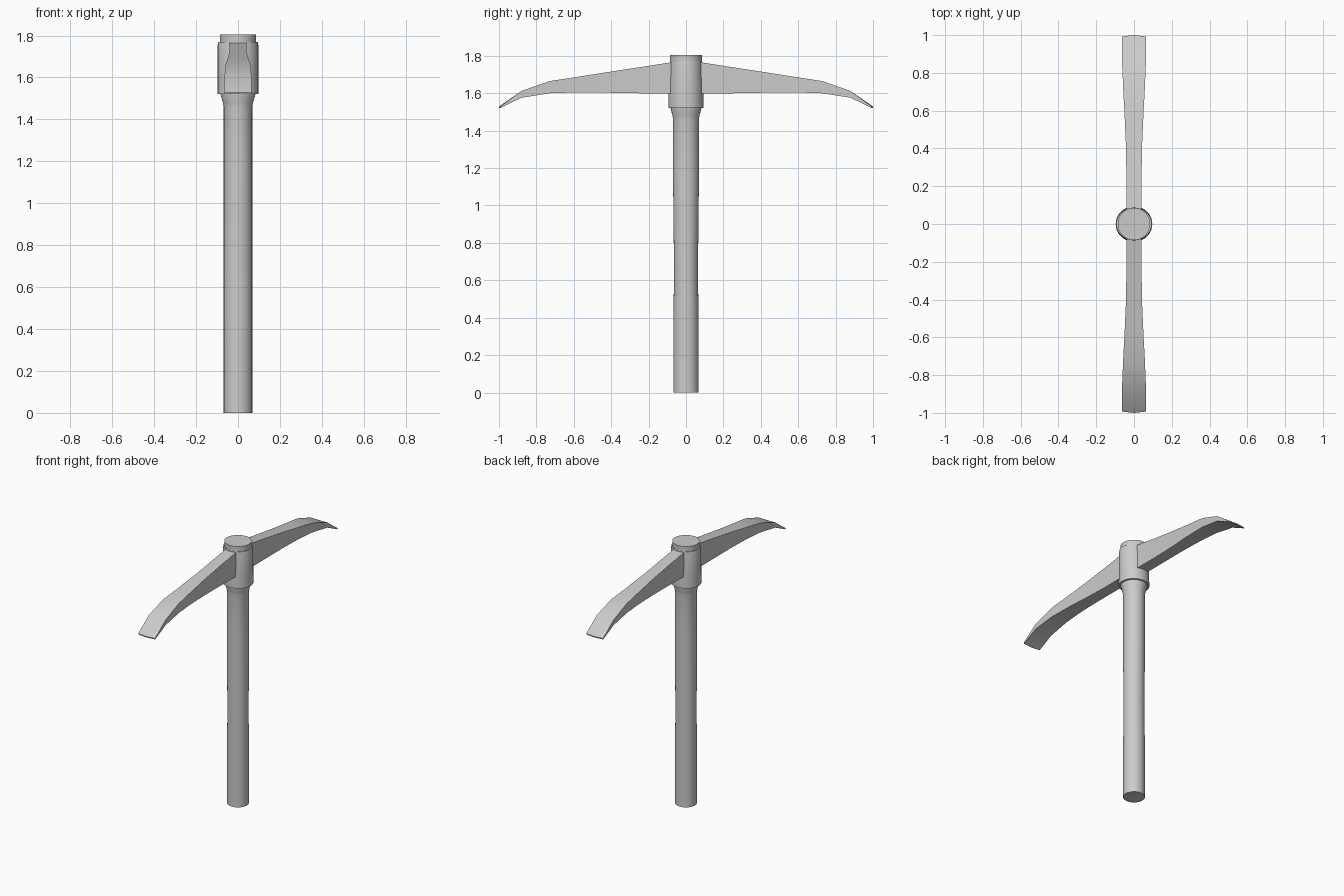
import bpy, bmesh, math

if "Cube" in bpy.data.objects:
    bpy.data.objects.remove(bpy.data.objects["Cube"])

SIDES = 32


def finish(name, bm, angle):
    bmesh.ops.recalc_face_normals(bm, faces=bm.faces)
    me = bpy.data.meshes.new(name)
    bm.to_mesh(me)
    bm.free()
    ob = bpy.data.objects.new(name, me)
    bpy.context.collection.objects.link(ob)
    bpy.ops.object.select_all(action='DESELECT')
    ob.select_set(True)
    bpy.context.view_layer.objects.active = ob
    bpy.ops.object.shade_smooth_by_angle(angle=math.radians(angle))
    return ob


def loft(name, rings, angle=30):
    """Skin a list of equal-length point rings and cap both ends."""
    bm = bmesh.new()
    loops = [[bm.verts.new(p) for p in r] for r in rings]
    for a, b in zip(loops, loops[1:]):
        for i in range(len(a)):
            j = (i + 1) % len(a)
            bm.faces.new((a[i], a[j], b[j], b[i]))
    bm.faces.new(loops[0])
    bm.faces.new(loops[-1])
    return finish(name, bm, angle)


def ellipse(rx, ry, z):
    steps = [2 * math.pi * i / SIDES for i in range(SIDES)]
    return [(rx * math.cos(t), ry * math.sin(t), z) for t in steps]


# Handle: slightly waisted shaft that flares into the eye of the head
loft("handle", [ellipse(*r) for r in (
    (.068, .068, 0), (.068, .067, .4), (.068, .064, .65), (.068, .067, .95),
    (.068, .070, 1.2), (.068, .069, 1.46), (.072, .072, 1.48),
    (.085, .084, 1.525), (.086, .085, 1.805))])

# Collar: the eye of the head, a little tapered front to back
loft("collar", [ellipse(*r) for r in (
    (.097, .094, 1.52), (.097, .093, 1.60), (.097, .088, 1.755),
    (.094, .086, 1.77))], 40)

# Blades: (y, bottom z, top z, half width), broadening to a chisel edge
SECTIONS = (
    (.05, 1.600, 1.770, .041), (.25, 1.600, 1.739, .040),
    (.42, 1.603, 1.713, .043), (.58, 1.605, 1.688, .050),
    (.73, 1.600, 1.665, .058), (.88, 1.576, 1.612, .064),
    (.993, 1.521, 1.529, .064))
for name, side in (("front_blade", -1), ("back_blade", 1)):
    rings = []
    for y, lo, hi, w in SECTIONS:
        bow = .007 if y > .98 else 0   # slightly rounded cutting edge
        rings.append([(x, side * (y + b), z) for x, b, z in (
            (-w, 0, lo), (0, bow, lo), (w, 0, lo),
            (w, 0, hi), (0, bow, hi), (-w, 0, hi))])
    loft(name, rings, 25)
